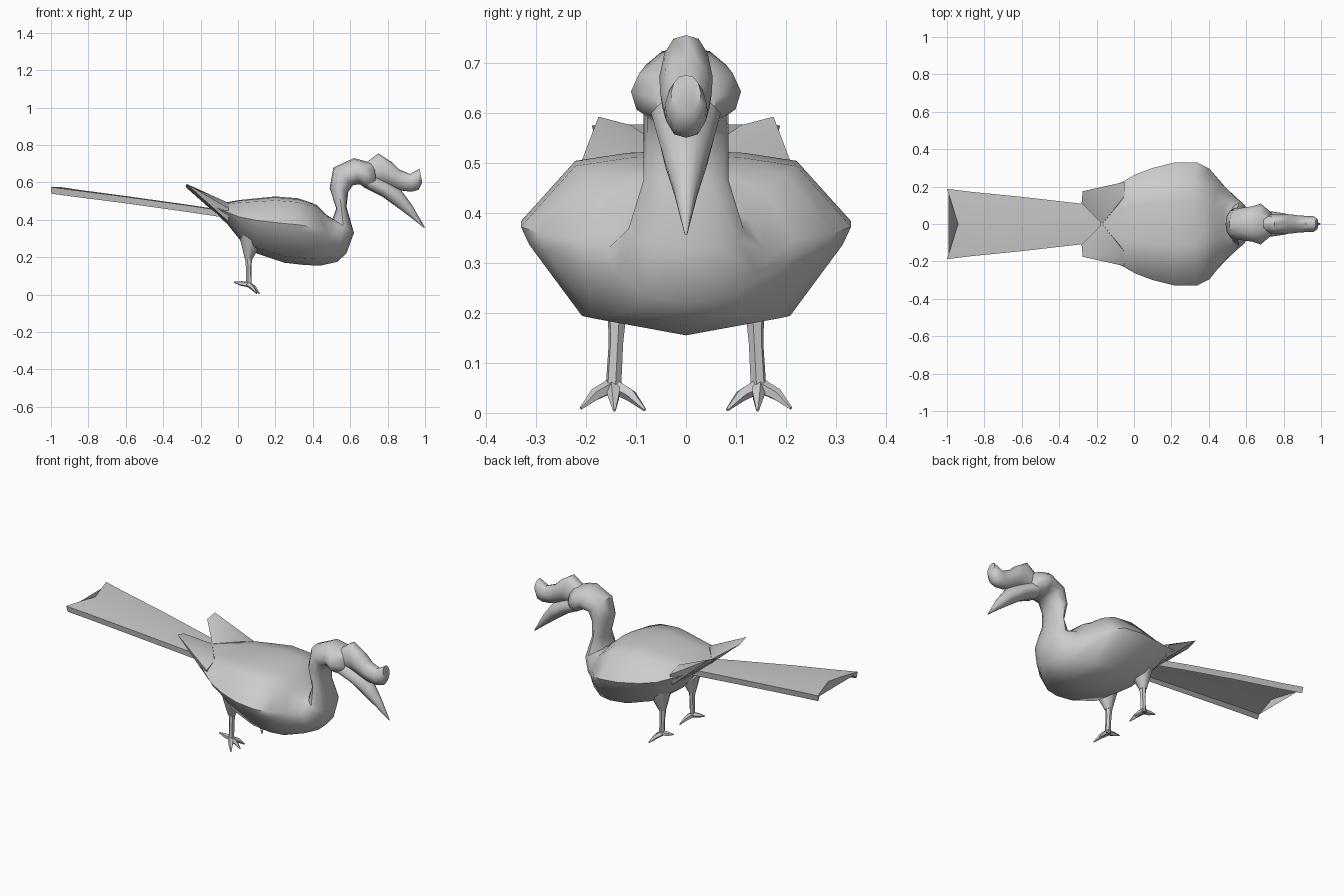
import bpy, bmesh, math
from mathutils import Vector

cube = bpy.data.objects.get("Cube")
if cube:
    bpy.data.objects.remove(cube)

grey = bpy.data.materials.new("plain grey")
grey.use_nodes = True
grey.diffuse_color = (0.6, 0.6, 0.6, 1)
grey.node_tree.nodes["Principled BSDF"].inputs["Base Color"].default_value = (0.6, 0.6, 0.6, 1)


def finish(name, bm, angle=50, mirror=False):
    bmesh.ops.recalc_face_normals(bm, faces=bm.faces)
    mesh = bpy.data.meshes.new(name)
    bm.to_mesh(mesh)
    bm.free()
    mesh.materials.append(grey)
    ob = bpy.data.objects.new(name, mesh)
    bpy.context.collection.objects.link(ob)
    if mirror:
        mod = ob.modifiers.new("Mirror", "MIRROR")
        mod.use_axis = (False, True, False)
    bpy.ops.object.select_all(action="DESELECT")
    ob.select_set(True)
    bpy.context.view_layer.objects.active = ob
    bpy.ops.object.shade_smooth_by_angle(angle=math.radians(angle))
    return ob


def skin(bm, rings):
    """Bridge rings of points and cap both ends."""
    rows = [[bm.verts.new(p) for p in ring] for ring in rings]
    n = len(rows[0])
    for a, b in zip(rows, rows[1:]):
        for i in range(n):
            j = (i + 1) % n
            bm.faces.new((a[i], a[j], b[j], b[i]))
    bm.faces.new(rows[0])
    bm.faces.new(rows[-1])


# Half cross-sections: (fraction from top to bottom, fraction of half width)
BROAD = [(0, 0), (.015, .35), (.06, .67), (.4, 1), (.5, .95), (.9, .63), (1, 0)]
ROUND = [(0, 0), (.05, .5), (.25, .85), (.5, 1), (.75, .9), (.95, .5), (1, 0)]


def section(tx, tz, bx, bz, w, k):
    """Closed ring between a top and a bottom point; k blends broad to round."""
    half = []
    for (ta, wa), (tb, wb) in zip(BROAD, ROUND):
        t, s = ta + (tb - ta) * k, wa + (wb - wa) * k
        half.append((tx + (bx - tx) * t, w * s, tz + (bz - tz) * t))
    return half + [(x, -y, z) for x, y, z in half[-2:0:-1]]


def loft(name, stations, angle=50):
    bm = bmesh.new()
    skin(bm, [section(*s) for s in stations])
    return finish(name, bm, angle)


# Body, neck and head in one skin
loft("body_neck_head", [
    (-.18, .50, -.16, .47, .17, 0),
    (-.08, .49, -.06, .38, .22, 0),
    (.00, .505, .02, .28, .265, 0),
    (.10, .515, .10, .22, .30, 0),
    (.20, .525, .25, .17, .33, 0),
    (.32, .515, .36, .158, .33, 0),
    (.38, .495, .44, .155, .295, 0),
    (.42, .48, .53, .175, .215, .4),
    (.47, .43, .58, .22, .155, .8),
    (.505, .405, .62, .33, .115, 1),
    (.525, .46, .58, .47, .085, 1),
    (.49, .57, .59, .55, .085, 1),
    (.51, .68, .615, .585, .085, 1),
    (.62, .73, .65, .59, .095, 1),
    (.675, .715, .68, .57, .11, 1),
    (.73, .70, .74, .56, .06, 1)])

# Knobbed upper bill
loft("upper_bill", [
    (.69, .71, .74, .60, .05, .8),
    (.75, .755, .80, .585, .053, .8),
    (.82, .71, .85, .565, .052, .7),
    (.86, .67, .88, .555, .047, .6),
    (.92, .645, .93, .55, .043, .6),
    (.955, .665, .965, .56, .042, .6),
    (.97, .675, .985, .60, .03, .8)])

# Hanging pointed lower bill
loft("lower_bill", [
    (.69, .66, .67, .575, .075, 1),
    (.80, .60, .77, .525, .06, .8),
    (.87, .56, .86, .46, .045, .8),
    (.93, .48, .92, .415, .025, .8),
    (.998, .362, .997, .355, .003, 1)])

# Long forked tail with a rim hanging under both edges
RIM = [(-1, 0), (-.5, .004), (0, .004), (.5, .004), (1, 0), (.96, -.035),
       (.85, -.014), (0, -.01), (-.85, -.014), (-.96, -.035)]
rings = []
for x, z, w, fork in [(-.06, .445, .08, 0), (-.25, .474, .105, 0),
                      (-.6, .523, .145, 0), (-.85, .556, .172, .02),
                      (-.94, .57, .188, .06)]:
    rings.append([(x - fork * abs(u), u * w, z + d + .08 * fork * abs(u)) for u, d in RIM])
bm = bmesh.new()
skin(bm, rings)
finish("tail", bm, 40)

# Raised wing tips
bm = bmesh.new()
for p in [(-.17, 0, .50), (-.05, .225, .46), (-.05, .15, .49), (-.28, .11, .575),
          (-.275, .175, .592), (-.05, .20, .39), (-.15, 0, .46), (-.18, .185, .515)]:
    bm.verts.new(p)
bmesh.ops.convex_hull(bm, input=bm.verts)
finish("wing_tips", bm, 40, mirror=True)


def limb(bm, points, sides=6):
    """Tapered tube through (x, y, z, radius) points."""
    axis = Vector(points[-1][:3]) - Vector(points[0][:3])
    rot = axis.to_track_quat("Z", "Y")
    rings = []
    for x, y, z, r in points:
        rings.append([Vector((x, y, z)) + rot @ Vector((
            r * math.cos(math.tau * i / sides), r * math.sin(math.tau * i / sides), 0))
            for i in range(sides)])
    skin(bm, rings)


# Thighs and shanks
bm = bmesh.new()
limb(bm, [(.08, .14, .37, .085), (.07, .14, .29, .06), (.056, .14, .19, .02)], 8)
finish("thighs", bm, 50, mirror=True)
bm = bmesh.new()
limb(bm, [(.056, .137, .22, .021), (.057, .14, .14, .015), (.058, .145, .05, .016)])
finish("shanks", bm, 50, mirror=True)

# Feet: three front toes and one back toe
bm = bmesh.new()
for x, y, z in [(.115, .143, .005), (.10, .082, .006), (.10, .21, .009), (-.022, .145, .066)]:
    mid = (.058 + (x - .058) * .5, .145 + (y - .145) * .55, .055 + (z - .055) * .4)
    limb(bm, [(.055, .145, .055, .016), (*mid, .013), (x, y, z, .003)], 5)
finish("feet", bm, 50, mirror=True)
